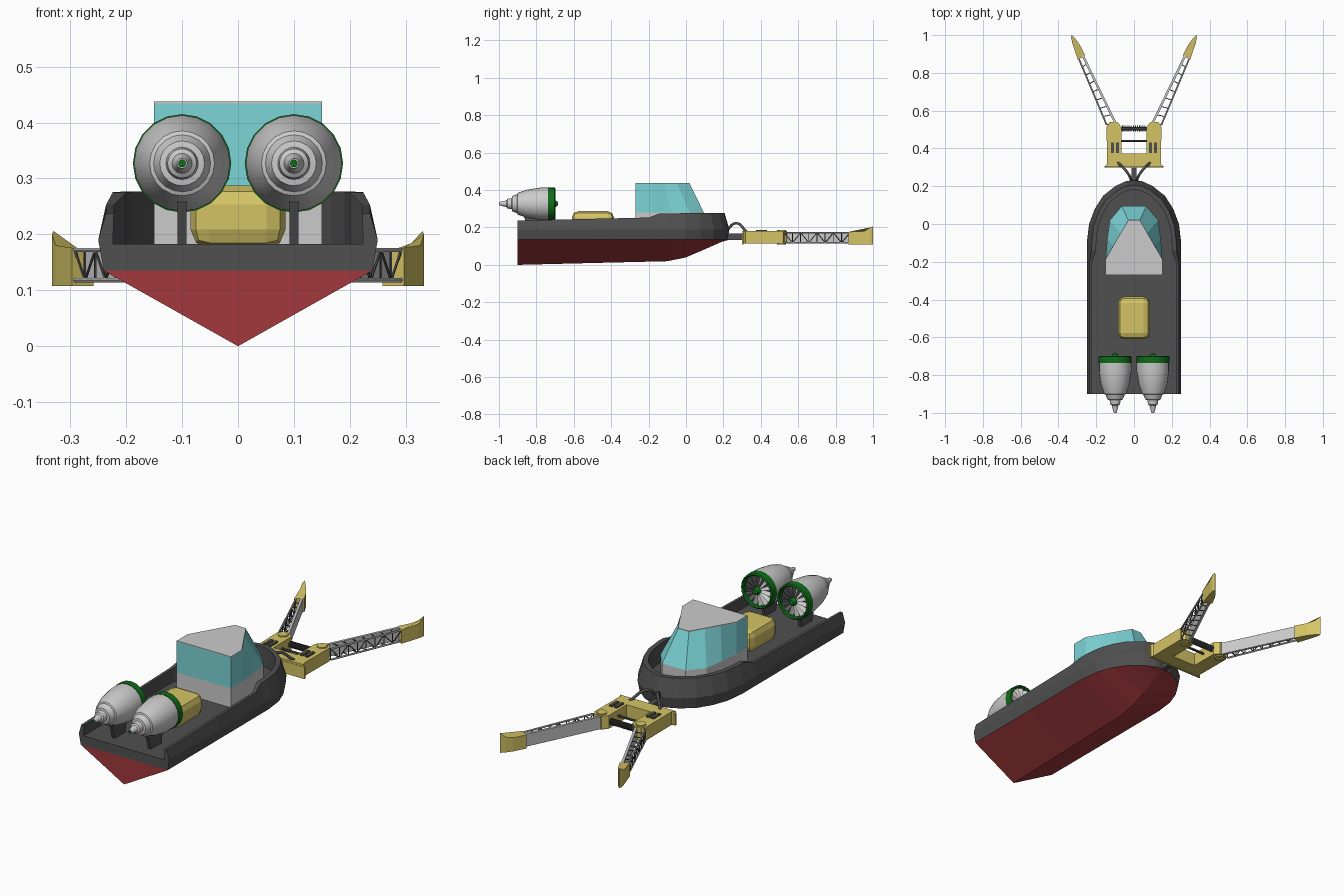
import bpy, bmesh, math
from mathutils import Vector

if "Cube" in bpy.data.objects:
    bpy.data.objects.remove(bpy.data.objects["Cube"])

COLORS = {"red": (0.36, 0.04, 0.045), "dark": (0.08, 0.08, 0.08), "teal": (0.2, 0.66, 0.68),
          "yellow": (0.66, 0.55, 0.13), "green": (0.005, 0.15, 0.01)}
mats = {}
for n, c in COLORS.items():
    mats[n] = bpy.data.materials.new(n)
    mats[n].diffuse_color = (*c, 1)


def finish(name, bm, color=None, smooth=False):
    bmesh.ops.remove_doubles(bm, verts=bm.verts, dist=1e-5)
    bmesh.ops.recalc_face_normals(bm, faces=bm.faces)
    me = bpy.data.meshes.new(name)
    bm.to_mesh(me)
    bm.free()
    ob = bpy.data.objects.new(name, me)
    bpy.context.collection.objects.link(ob)
    if color:
        me.materials.append(mats[color])
    if smooth:
        bpy.ops.object.select_all(action='DESELECT')
        bpy.context.view_layer.objects.active = ob
        ob.select_set(True)
        bpy.ops.object.shade_smooth_by_angle(angle=math.radians(35))
    return ob


def add_loft(bm, rings, closed=True, caps=True):
    """Skin a list of equal-length point rings."""
    vs = [[bm.verts.new(p) for p in r] for r in rings]
    n = len(rings[0])
    for a, b in zip(vs, vs[1:]):
        for i in range(n if closed else n - 1):
            j = (i + 1) % n
            bm.faces.new((a[i], a[j], b[j], b[i]))
    if caps:
        bm.faces.new(vs[0])
        bm.faces.new(vs[-1])
    return vs


def loft(name, rings, color=None):
    bm = bmesh.new()
    add_loft(bm, rings)
    return finish(name, bm, color)


def prism(name, pts, z0, z1, color=None):
    return loft(name, [[(x, y, z0) for x, y in pts], [(x, y, z1) for x, y in pts]], color)


def box(name, x0, x1, y0, y1, z0, z1, color=None):
    return prism(name, [(x0, y0), (x1, y0), (x1, y1), (x0, y1)], z0, z1, color)


def struts(name, segs, r, color=None, n=6):
    """Straight round bars joined in one mesh."""
    bm = bmesh.new()
    for p, q in segs:
        p, q = Vector(p), Vector(q)
        rot = (q - p).to_track_quat('Z', 'Y')
        ring = [rot @ Vector((r * math.cos(k * math.tau / n), r * math.sin(k * math.tau / n), 0)) for k in range(n)]
        add_loft(bm, [[p + v for v in ring], [q + v for v in ring]])
    return finish(name, bm, color)


def lathe(name, prof, x, z, color=None, n=20):
    """Revolve (y, radius) points about an axis along y."""
    bm = bmesh.new()
    rings = [[(x + r * math.cos(k * math.tau / n), y, z + r * math.sin(k * math.tau / n)) for k in range(n)] for y, r in prof]
    add_loft(bm, rings, caps=False)
    return finish(name, bm, color, True)


def lerp_table(t, y):
    for (a, va), (b, vb) in zip(t, t[1:]):
        if y <= b:
            return va + (vb - va) * max(0, (y - a) / (b - a))
    return t[-1][1]


# hull plan outline, stern round the bow and back
half = [(.25, -.9), (.25, -.5), (.25, -.2), (.25, -.14), (.25, -.1), (.238, 0), (.208, .08), (.163, .15), (.1, .2), (.045, .226)]
outline = half + [(0, .232)] + [(-x, y) for x, y in reversed(half)]
KEEL = [(-.9, 0), (-.5, .01), (-.08, .02), (0, .04), (.1, .083), (.2, .127), (.24, .135)]
RIM = [(-.9, .237), (-.2, .253), (-.14, .275), (.24, .278)]


def level(d, z):
    """Outline inset by d(y) at height z(y)."""
    out = []
    for x, y in outline:
        k = d(y)
        yy = y if y < -.1 else -.1 + (y + .1) * (1 - k / .33)
        out.append((x * (1 - k / .25), yy, z(y)))
    return out


chine = level(lambda y: .01, lambda y: .135)
levels = [chine, level(lambda y: 0, lambda y: .19),
          level(lambda y: .014 if y < -.19 else .026, lambda y: lerp_table(RIM, y)),
          level(lambda y: .028 if y < -.19 else .05, lambda y: lerp_table(RIM, y)),
          level(lambda y: .026 if y < -.19 else .05, lambda y: .183)]

# upper hull with bulwark, deck and transom
bm = bmesh.new()
vs = add_loft(bm, levels, closed=False, caps=False)
deck, n = vs[-1], len(outline)
for i in range(n // 2):
    corner = [deck[i], deck[i + 1], deck[n - 2 - i], deck[n - 1 - i]]
    bm.faces.new(list(dict.fromkeys(corner)))
bm.faces.new([r[0] for r in vs] + [r[-1] for r in reversed(vs)])
finish("upper_hull_and_deck", bm, "dark")

# red V bottom
bm = bmesh.new()
keel = [(0, y, min(lerp_table(KEEL, y), .135)) for _, y, _ in chine]
vs = add_loft(bm, [chine, keel], closed=False, caps=False)
bm.faces.new((vs[0][0], vs[1][0], vs[0][-1]))
finish("hull_bottom", bm, "red")


# cabin: grey base, tinted windows, roof
def sym(pts):
    return pts + [(-x, y) for x, y in reversed(pts)]


low = sym([(.15, -.27), (.15, -.185), (.142, -.08), (.128, .02), (.065, .095)])
top = sym([(.15, -.27), (.15, -.185), (.11, -.117), (.07, -.048), (.03, .02)])
prism("cabin_base", low, .18, .28)
loft("cabin_windows", [[(x, y, .28) for x, y in low], [(x, y, .434) for x, y in top]], "teal")
prism("cabin_roof", top, .434, .438)

# fuel tank on deck
tank = box("deck_tank", -.085, .085, -.61, -.385, .175, .287, "yellow")
bev = tank.modifiers.new("bevel", 'BEVEL')
bev.width, bev.segments = .034, 2

# twin engines on pylons
for s, side in ((1, "right"), (-1, "left")):
    x, z = s * .1, .327
    lathe(side + "_engine", [(-.725, 0), (-.725, .076), (-.735, .086), (-.78, .086), (-.85, .075), (-.9, .058), (-.903, .051),
                             (-.93, .04), (-.932, .029), (-.955, .026), (-.96, .018), (-.997, .009), (-.997, 0)], x, z)
    lathe(side + "_engine_ring", [(-.737, .08), (-.737, .088), (-.702, .087), (-.698, .081), (-.704, .075), (-.73, .075)], x, z, "green")
    lathe(side + "_fan_hub", [(-.725, .018), (-.7, .018), (-.688, .013), (-.683, 0)], x, z, "green")
    lathe(side + "_tail_shaft", [(-.99, .007), (-1, .007), (-1, 0)], x, z, "green", 12)
    lathe(side + "_fan_back", [(-.722, .074), (-.722, 0)], x, z, "dark")
    bm = bmesh.new()
    for k in range(14):
        a = k * math.tau / 14
        pts = []
        for r, da, y in ((.015, -.3, -.718), (.074, -.12, -.718), (.074, .14, -.706), (.015, .3, -.706)):
            pts.append(bm.verts.new((x + r * math.cos(a + da), y, z + r * math.sin(a + da))))
        bm.faces.new(pts)
    finish(side + "_fan_blades", bm)
    loft(side + "_engine_pylon", [[(x + dx, y, zz) for dx, y in ((-.008, y0), (.008, y0), (.008, y1), (-.008, y1))]
                                  for zz, y0, y1 in ((.18, -.84, -.76), (.27, -.87, -.74))], "dark")

# claw mount: boom, yoke, crossbars, coil
box("boom", -.014, .014, .19, .32, .132, .168, "dark")
yoke = sym([(.155, .302), (.143, .318), (.145, .515), (.128, .54), (.088, .54), (.066, .515), (.066, .374)])
prism("claw_yoke", yoke, .114, .18, "yellow")
box("yoke_back_lip", -.157, .157, .3, .308, .11, .17, "yellow")
struts("yoke_crossbar", [((-.07, .44, .15), (.07, .44, .15))], .006, "dark", 8)
struts("coil_core", [((-.08, .505, .148), (.08, .505, .148))], .009, "dark", 8)
struts("coil_turns", [((-.0645 + k * .01, .505, .148), (-.0595 + k * .01, .505, .148)) for k in range(13)], .016, "dark", 10)

for s, side in ((1, "right"), (-1, "left")):
    # cable arching from bow to yoke
    cu = bpy.data.curves.new(side + "_cable", 'CURVE')
    cu.dimensions, cu.bevel_depth, cu.bevel_resolution, cu.resolution_u = '3D', .007, 1, 5
    sp = cu.splines.new('BEZIER')
    pts = [(.01, .215, .18), (.03, .265, .223), (.085, .325, .175)]
    sp.bezier_points.add(2)
    for b, p in zip(sp.bezier_points, pts):
        b.co = (s * p[0], p[1], p[2])
        b.handle_left_type = b.handle_right_type = 'AUTO'
    cu.materials.append(mats["dark"])
    bpy.context.collection.objects.link(bpy.data.objects.new(side + "_cable", cu))
    # dark vents and pivot cap on the yoke
    for k, vx in enumerate((.088, .115)):
        box(f"{side}_vent_{k}", s * vx - .008, s * vx + .008, .375, .432, .17, .187, "dark")
    struts(side + "_pivot_cap", [((s * .108, .51, .108), (s * .108, .51, .186))], .024, "yellow", 14)
    # truss arm: inner plate, outer rails, zigzag webs
    a0, a1 = Vector((s * .092, .535, 0)), Vector((s * .266, .895, 0))
    b0, b1 = Vector((s * .145, .525, 0)), Vector((s * .292, .875, 0))
    w = Vector((s * .011, -.005, 0))
    prism(side + "_arm_plate", [p[:2] for p in (a0, a1, a1 + w, a0 + w)], .114, .176)
    zl, zh, up = .118, .172, Vector((0, 0, 1))
    struts(side + "_arm_rails", [(b0 + up * z, b1 + up * z) for z in (zl, zh)], .0045)
    web, N = [], 8
    for k in range(N + 1):
        p, q = b0.lerp(b1, k / N), a0.lerp(a1, k / N)
        web.append((p + up * zl, p + up * zh))
        for z in (zl, zh):
            web.append((p + up * z, q + up * z))
        if k < N:
            p2 = b0.lerp(b1, (k + 1) / N)
            web.append((p + up * (zl if k % 2 else zh), p2 + up * (zh if k % 2 else zl)))
    struts(side + "_arm_web", web, .0025, "dark", 5)
    # hooked claw tip
    plan = [(.258, .893, .176), (.288, .95, .176), (.31, .98, .184), (.33, 1, .206), (.333, .985, .2), (.326, .955, .18), (.297, .868, .176)]
    loft(side + "_claw_tip", [[(s * x, y, .108) for x, y, z in plan], [(s * x, y, z) for x, y, z in plan]], "yellow")

for m in bpy.data.materials:
    if m.users and not m.is_grease_pencil:
        m.use_nodes = True
        m.node_tree.nodes["Principled BSDF"].inputs["Base Color"].default_value = m.diffuse_color
